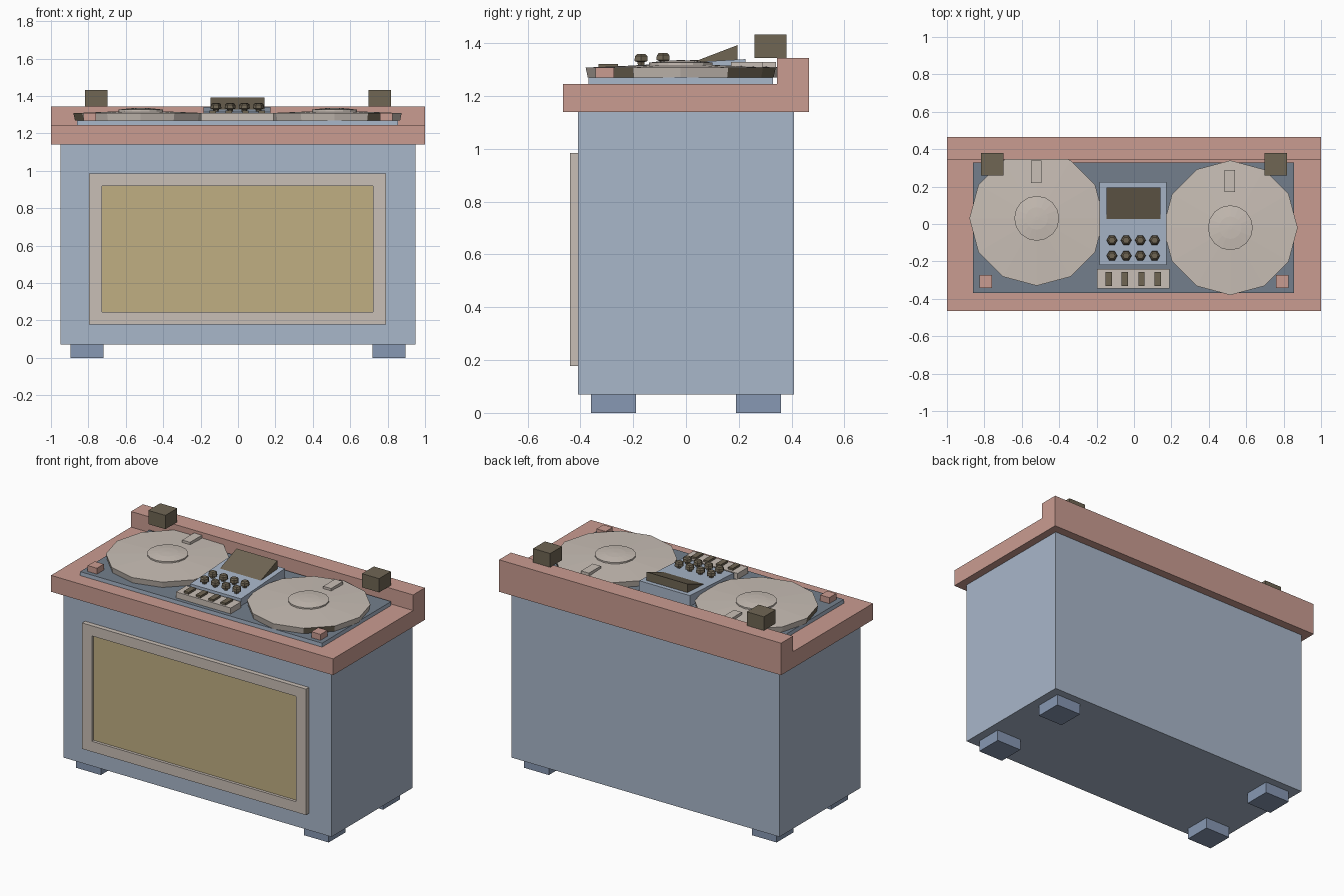
import bpy, bmesh, math

if "Cube" in bpy.data.objects:
    bpy.data.objects.remove(bpy.data.objects["Cube"])


def srgb(h):
    out = []
    for i in (0, 2, 4):
        c = int(h[i:i + 2], 16) / 255
        out.append(c / 12.92 if c <= 0.04045 else ((c + 0.055) / 1.055) ** 2.4)
    return (*out, 1)


def material(name, h):
    m = bpy.data.materials.new(name)
    m.diffuse_color = srgb(h)
    m.use_nodes = True
    m.node_tree.nodes["Principled BSDF"].inputs["Base Color"].default_value = m.diffuse_color
    return m


BLUE = material("pale_blue", "A9B7CA")
FOOT = material("foot_blue", "8798B3")
SLATE = material("slate", "747F8C")
PINK = material("dusty_pink", "CA9C91")
CREAM = material("warm_grey", "C9BFB6")
GOLD = material("grille_gold", "C0AF82")
DARK = material("dark_brown", "706654")


def finish(name, bm, *mats):
    bmesh.ops.recalc_face_normals(bm, faces=bm.faces[:])
    me = bpy.data.meshes.new(name)
    bm.to_mesh(me)
    bm.free()
    for m in mats:
        me.materials.append(m)
    ob = bpy.data.objects.new(name, me)
    bpy.context.collection.objects.link(ob)
    return ob


def box(name, x, y, z, mat):
    bm = bmesh.new()
    bmesh.ops.create_cube(bm, size=1)
    for v in bm.verts:
        v.co = [r[0] if c < 0 else r[1] for c, r in zip(v.co, (x, y, z))]
    return finish(name, bm, mat)


def extrude_x(name, profile, x0, x1, mat):
    """Sweep a (y, z) profile from x0 to x1."""
    bm = bmesh.new()
    f = bm.faces.new([bm.verts.new((x0, y, z)) for y, z in profile])
    ext = bmesh.ops.extrude_face_region(bm, geom=[f])["geom"]
    bmesh.ops.translate(bm, vec=(x1 - x0, 0, 0),
                        verts=[g for g in ext if isinstance(g, bmesh.types.BMVert)])
    return finish(name, bm, mat)


def lathe(name, cx, cy, profile, n, mats):
    """Stack rings of (radius, z); the ends are capped."""
    bm = bmesh.new()
    rings = [[bm.verts.new((cx + r * math.cos(2 * math.pi * i / n),
                            cy + r * math.sin(2 * math.pi * i / n), z))
              for i in range(n)] for r, z in profile]
    for a, b in zip(rings, rings[1:]):
        for i in range(n):
            j = (i + 1) % n
            bm.faces.new((a[i], a[j], b[j], b[i]))
    bm.faces.new(rings[0][::-1])
    bm.faces.new(rings[-1])
    return finish(name, bm, *mats)


# Cabinet and worktop with raised back lip
box("cabinet", (-0.95, 0.95), (-0.41, 0.41), (0.07, 1.14), BLUE)
extrude_x("worktop", [(-0.465, 1.14), (0.465, 1.14), (0.465, 1.345),
                      (0.345, 1.345), (0.345, 1.245), (-0.465, 1.245)], -1, 1, PINK)

# Feet
for sx in (-1, 1):
    for sy in (-1, 1):
        box("foot", sorted((sx * 0.72, sx * 0.895)), sorted((sy * 0.19, sy * 0.36)),
            (0, 0.07), FOOT)

# Front frame: a slab whose front face is inset to leave the opening
bm = bmesh.new()
outer = [(-0.797, 0.178), (0.79, 0.178), (0.79, 0.985), (-0.797, 0.985)]
inner = [(-0.728, 0.245), (0.721, 0.245), (0.721, 0.92), (-0.728, 0.92)]
loops = [[bm.verts.new((x, y, z)) for x, z in pts]
         for pts, y in ((outer, -0.41), (outer, -0.44), (inner, -0.44), (inner, -0.41))]
for a, b in zip(loops, loops[1:] + loops[:1]):
    for i in range(4):
        j = (i + 1) % 4
        bm.faces.new((a[i], a[j], b[j], b[i]))
finish("front_frame", bm, CREAM)
box("grille_panel", (-0.728, 0.721), (-0.422, -0.41), (0.245, 0.92), GOLD)

# Deck plate with a darker top
deck = box("deck_plate", (-0.86, 0.855), (-0.37, 0.33), (1.245, 1.27), BLUE)
deck.data.materials.append(SLATE)
for p in deck.data.polygons:
    if p.normal.z > 0.5:
        p.material_index = 1

# Turntables: twelve-sided platter, domed label, small tab, a few dark rim facets
for side, cx, cy, dark_rim in (("left", -0.52, 0.03, (195,)),
                               ("right", 0.515, -0.02, (45, 75, 315))):
    ob = lathe(side + "_platter", cx, cy,
               [(0.352, 1.27), (0.36, 1.308), (0.12, 1.318)], 12, (CREAM, DARK))
    for p in ob.data.polygons:
        ang = math.degrees(math.atan2(p.center.y - cy, p.center.x - cx)) % 360
        if abs(p.normal.z) < 0.5 and any(abs(ang - d) < 5 for d in dark_rim):
            p.material_index = 1
    lathe(side + "_label", cx, cy,
          [(0.12, 1.316), (0.12, 1.327), (0.06, 1.334), (0.01, 1.336)], 16, (CREAM,))
    tx = cx - 0.002
    box(side + "_tab", (tx - 0.028, tx + 0.028), (cy + 0.19, cy + 0.31),
        (1.30, 1.33), CREAM)

# Mixer, tilted screen and knobs
extrude_x("mixer", [(-0.22, 1.27), (0.225, 1.27), (0.225, 1.34), (-0.22, 1.315)],
          -0.185, 0.175, BLUE)
extrude_x("screen", [(0.025, 1.328), (0.195, 1.328), (0.195, 1.393)],
          -0.147, 0.142, DARK)
for x in (-0.118, -0.042, 0.034, 0.110):
    for y, z in ((-0.17, 1.317), (-0.087, 1.321)):
        lathe("knob", x, y, [(0.014, z), (0.016, z + 0.012), (0.029, z + 0.016),
                             (0.027, z + 0.034), (0.018, z + 0.042)], 6, (DARK,))

# Fader panel
box("fader_panel", (-0.198, 0.19), (-0.345, -0.24), (1.27, 1.308), CREAM)
for x in (-0.135, -0.049, 0.040, 0.127):
    box("fader", (x - 0.017, x + 0.017), (-0.332, -0.257), (1.305, 1.321), DARK)

# Corner buttons and blocks above the back lip
for sx in (-1, 1):
    box("corner_button", sorted((sx * 0.76, sx * 0.825)), (-0.343, -0.273),
        (1.27, 1.308), PINK)
    box("back_block", sorted((sx * 0.697, sx * 0.818)), (0.26, 0.38),
        (1.345, 1.433), DARK)
